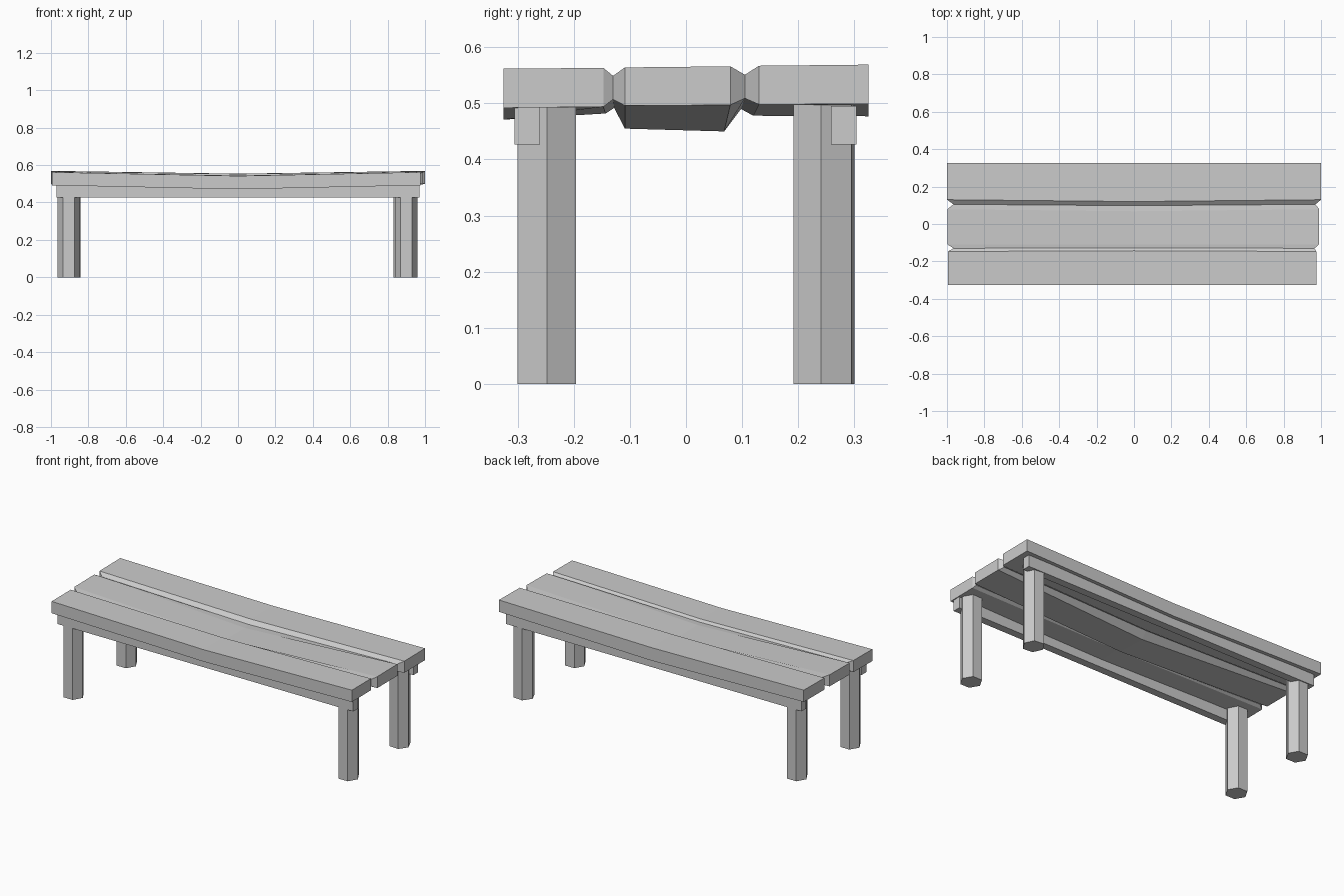
import bpy, bmesh
from math import radians

if "Cube" in bpy.data.objects:
    bpy.data.objects.remove(bpy.data.objects["Cube"])


def add_mesh(name, bm):
    bmesh.ops.recalc_face_normals(bm, faces=bm.faces)
    mesh = bpy.data.meshes.new(name)
    bm.to_mesh(mesh)
    bm.free()
    ob = bpy.data.objects.new(name, mesh)
    bpy.context.collection.objects.link(ob)
    return ob


# Seat: three sagging planks joined by V grooves, one row per lengthwise edge
# (x_left, x_right, y_end, top_end, bottom_end, y_mid, top_mid, bottom_mid)
rows = [
    (-0.995, 0.975, -0.325, 0.562, 0.492, -0.325, 0.542, 0.471),
    (-0.995, 0.975, -0.147, 0.563, 0.494, -0.143, 0.544, 0.482),
    (-0.965, 0.965, -0.130, 0.549, 0.507, -0.128, 0.532, 0.492),
    (-0.998, 0.990, -0.109, 0.564, 0.496, -0.109, 0.522, 0.455),
    (-0.998, 0.990, 0.079, 0.566, 0.497, 0.068, 0.520, 0.450),
    (-0.965, 0.970, 0.105, 0.551, 0.509, 0.098, 0.530, 0.490),
    (-1.000, 1.000, 0.130, 0.567, 0.498, 0.120, 0.553, 0.478),
    (-1.000, 1.000, 0.325, 0.569, 0.499, 0.325, 0.554, 0.477),
]
bm = bmesh.new()
stations = [[], [], []]
for xl, xr, ye, te, be, ym, tm, bt in rows:
    for s, (x, y, t, b) in enumerate([(xl, ye, te, be), (0, ym, tm, bt), (xr, ye, te, be)]):
        stations[s].append((bm.verts.new((x, y, t)), bm.verts.new((x, y, b))))
for a, b in zip(stations, stations[1:]):
    for i in range(len(rows) - 1):
        for k in (0, 1):
            bm.faces.new((a[i][k], b[i][k], b[i + 1][k], a[i + 1][k]))
    for i in (0, -1):
        bm.faces.new((a[i][0], b[i][0], b[i][1], a[i][1]))
for s in (stations[0], stations[2]):
    for p, q in zip(s, s[1:]):
        bm.faces.new((p[0], q[0], q[1], p[1]))
add_mesh("seat_planks", bm)

# Long rails under the front and back planks
for name, y in (("front_rail", -0.283), ("back_rail", 0.281)):
    bm = bmesh.new()
    bmesh.ops.create_cube(bm, size=1)
    bmesh.ops.scale(bm, vec=(1.94, 0.045, 0.068), verts=bm.verts)
    bmesh.ops.translate(bm, vec=(0, y, 0.461), verts=bm.verts)
    add_mesh(name, bm)

# Hexagonal legs
for name, x, y, turn in (("front_left_leg", -0.905, -0.248, 0),
                         ("front_right_leg", 0.90, -0.248, 0),
                         ("back_left_leg", -0.902, 0.246, 0),
                         ("back_right_leg", 0.89, 0.246, -5)):
    bpy.ops.mesh.primitive_cylinder_add(vertices=6, radius=0.06, depth=0.497,
                                        location=(x, y, 0.2485),
                                        rotation=(0, 0, radians(30 + turn)))
    bpy.context.object.name = name
